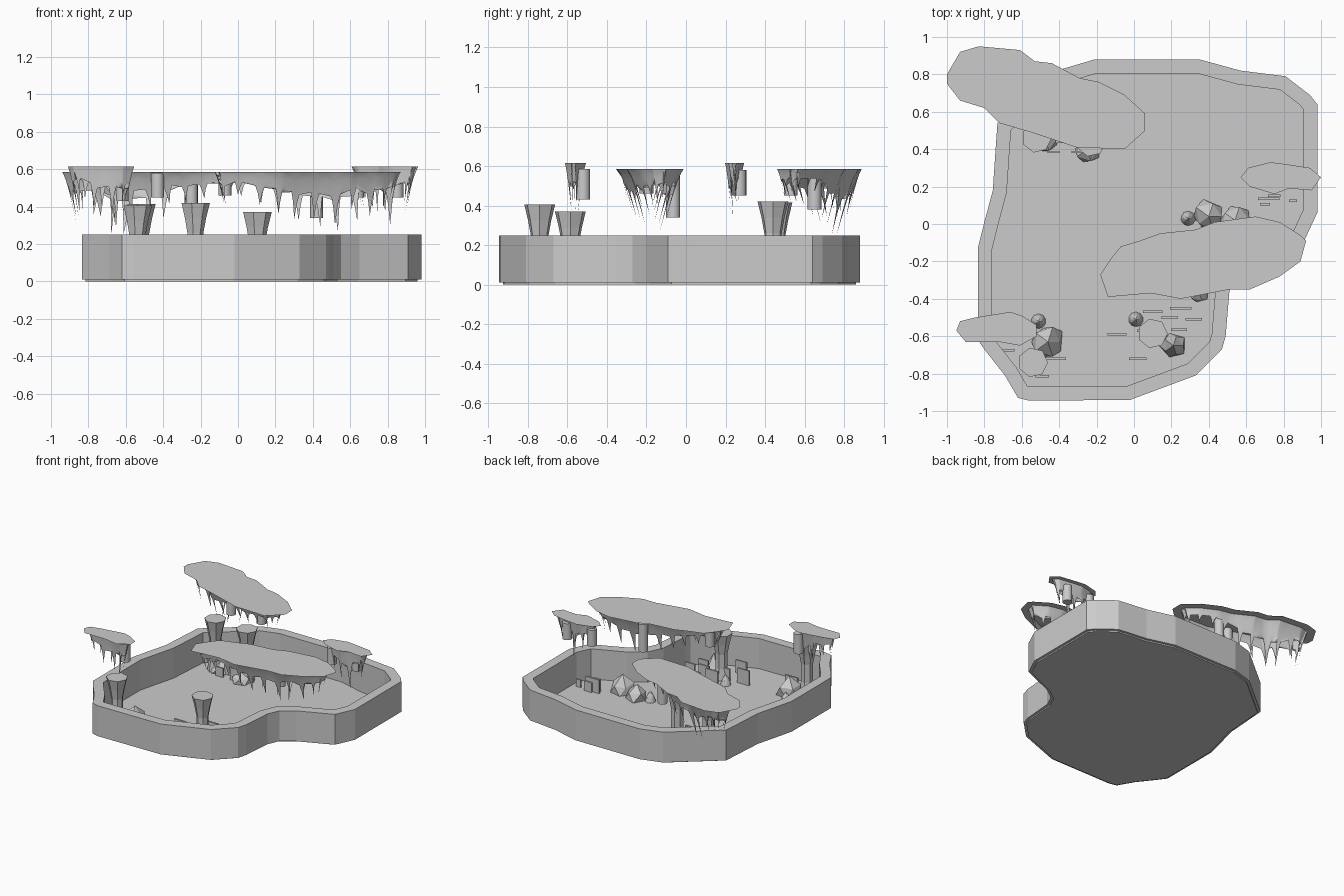
import bpy, bmesh, math, random
from mathutils import Vector

random.seed(4)
old = bpy.data.objects.get("Cube")
if old:
    bpy.data.objects.remove(old, do_unlink=True)

STONE = bpy.data.materials.new("plain grey stone")
STONE.use_nodes = True
STONE.diffuse_color = (0.6, 0.6, 0.6, 1)
STONE.node_tree.nodes["Principled BSDF"].inputs["Base Color"].default_value = (0.6, 0.6, 0.6, 1)


def finish(bm, name, smooth=False):
    bmesh.ops.recalc_face_normals(bm, faces=bm.faces)
    mesh = bpy.data.meshes.new(name)
    for face in bm.faces:
        face.smooth = smooth
    bm.to_mesh(mesh)
    bm.free()
    mesh.materials.append(STONE)
    obj = bpy.data.objects.new(name, mesh)
    bpy.context.collection.objects.link(obj)
    return obj


def outline(points):
    """Counter-clockwise list of 2D vectors."""
    pts = [Vector(p) for p in points]
    area = sum(a.x * b.y - b.x * a.y for a, b in zip(pts, pts[1:] + pts[:1]))
    return pts if area > 0 else pts[::-1]


def inset(pts, dist):
    """Move each corner inward along its mitre."""
    result = []
    for i, p in enumerate(pts):
        a = (p - pts[i - 1]).normalized()
        b = (pts[(i + 1) % len(pts)] - p).normalized()
        na, nb = Vector((-a.y, a.x)), Vector((-b.y, b.x))
        result.append(p + (na + nb) * dist / max(0.6, 1 + na.dot(nb)))
    return result


def resample(pts, count):
    loop = pts + pts[:1]
    total = sum((b - a).length for a, b in zip(loop, loop[1:]))
    result = []
    for i in range(count):
        left = total * i / count
        for a, b in zip(loop, loop[1:]):
            seg = (b - a).length
            if left <= seg:
                result.append(a.lerp(b, left / seg))
                break
            left -= seg
    return result


def ring(bm, pts, z):
    return [bm.verts.new((p.x, p.y, z)) for p in pts]


def bridge(bm, low, high):
    for i in range(len(low)):
        j = (i + 1) % len(low)
        bm.faces.new((low[i], low[j], high[j], high[i]))


# Basin wall with a flat rim
basin = outline([
    (-.62, -.93), (-.56, -.945), (-.02, -.94), (.33, -.81), (.47, -.67), (.49, -.6),
    (.51, -.36), (.55, -.27), (.65, -.2), (.91, -.09), (.98, .06), (.98, .64),
    (.94, .69), (.81, .79), (.57, .82), (.35, .88), (-.21, .88), (-.38, .83),
    (-.73, .54), (-.74, .4), (-.755, .18), (-.8, .01), (-.835, -.13),
    (-.835, -.62), (-.8, -.67), (-.69, -.81)])
inner = inset(basin, .075)
bm = bmesh.new()
loops = [ring(bm, pts, z) for pts, z in
         ((inner, .01), (basin, .01), (basin, .25), (inner, .25))]
for i in range(4):
    bridge(bm, loops[i], loops[(i + 1) % 4])
finish(bm, "basin_wall")

# Thin floor
bm = bmesh.new()
low, high = ring(bm, inset(basin, .02), 0), ring(bm, inset(basin, .02), .012)
bridge(bm, low, high)
bm.faces.new(low)
bm.faces.new(high)
finish(bm, "basin_floor")


# Hanging shelves: a flat plate over a curtain of spikes that narrows to a spine
def shelf(name, points, top, spine, margin, spikes, depths, peak, spread):
    pts = outline(points)
    bm = bmesh.new()
    bm.faces.new(ring(bm, pts, top))
    finish(bm, name + "_plate")

    start, end = Vector(spine[0]), Vector(spine[1])
    axis = end - start
    per, rings = 5, 7
    rim = inset(resample(pts, spikes * per), margin)
    shallow, deep = depths
    lengths = [random.uniform(.65, 1) for _ in range(spikes)]
    bm = bmesh.new()
    columns = []
    for i, p in enumerate(rim):
        t = min(1, max(0, (p - start).dot(axis) / axis.length_squared))
        reach = shallow + (deep - shallow) * math.exp(-((t - peak) / spread) ** 2)
        phase = abs((i % per) - per // 2) / (per // 2)
        drop = reach * lengths[i // per] * (1 - .55 * phase ** .7)
        # pull the columns of a spike together towards its tip
        centre = rim[i // per * per + per // 2]
        column = []
        for k in range(rings + 1):
            u = k / rings
            d = drop * u
            q = p.lerp(start + axis * t, .85 * min(1, d / deep) ** .75)
            q = q + (centre - p) * .5 * u * u
            column.append(bm.verts.new((q.x, q.y, top - d)))
        columns.append(column)
    for i, a in enumerate(columns):
        b = columns[(i + 1) % len(columns)]
        for k in range(rings):
            bm.faces.new((a[k], a[k + 1], b[k + 1], b[k]))
    finish(bm, name + "_spikes", True)


shelf("back_shelf", [
    (-1, .75), (-1, .8), (-.93, .92), (-.83, .95), (-.61, .93), (-.53, .87), (-.44, .86),
    (-.29, .78), (-.19, .76), (-.05, .69), (.06, .59), (.06, .5), (-.05, .4), (-.31, .41),
    (-.55, .49), (-.72, .54), (-.8, .62), (-.93, .66)],
    .585, ((-.83, .78), (-.1, .55)), .06, 24, (.14, .36), .25, .4)
shelf("front_shelf", [
    (-.18, -.27), (-.12, -.18), (-.07, -.12), (.03, -.09), (.14, -.05), (.33, -.03),
    (.43, .01), (.65, .04), (.78, .01), (.89, -.06), (.92, -.09), (.89, -.2), (.78, -.28),
    (.62, -.35), (.51, -.35), (.25, -.4), (.09, -.37), (-.14, -.39)],
    .585, ((-.03, -.25), (.76, -.13)), .05, 24, (.17, .36), .6, .32)
shelf("left_shelf", [
    (-.95, -.57), (-.93, -.52), (-.85, -.5), (-.66, -.47), (-.6, -.49), (-.52, -.54),
    (-.52, -.6), (-.61, -.65), (-.72, -.63), (-.9, -.63)],
    .615, ((-.83, -.565), (-.63, -.565)), .035, 11, (.2, .34), .8, .5)
shelf("right_shelf", [
    (.57, .25), (.61, .3), (.73, .33), (.81, .32), (.94, .3), (1, .25), (.95, .18),
    (.83, .19), (.75, .16), (.62, .2)],
    .615, ((.7, .245), (.87, .245)), .035, 11, (.18, .36), .5, .5)


# Turned parts: hanging tubes and flared pillars
def turned(name, x, y, profile, sides, smooth=False):
    bm = bmesh.new()
    circle = [Vector((math.cos(a), math.sin(a))) for a in
              (math.tau * i / sides for i in range(sides))]
    centre = Vector((x, y))
    loops = [ring(bm, [centre + c * r for c in circle], z) for r, z in profile]
    for a, b in zip(loops, loops[1:]):
        bridge(bm, a, b)
    bm.faces.new(loops[0])
    bm.faces.new(loops[-1])
    obj = finish(bm, name, smooth)
    if smooth:
        bpy.ops.object.select_all(action="DESELECT")
        obj.select_set(True)
        bpy.context.view_layer.objects.active = obj
        bpy.ops.object.shade_smooth_by_angle()


for x, y, low, high in ((-.62, -.52, .43, .585), (.42, -.065, .34, .56), (-.07, -.2, .46, .58),
                        (.85, .27, .45, .58), (.64, .26, .45, .58), (-.25, .65, .38, .58),
                        (-.43, .53, .45, .58)):
    turned("hanging_tube", x, y, ((.035, low), (.035, high)), 16, True)

for x, y, top in ((-.54, -.74, .405), (.1, -.585, .37), (-.23, .44, .42), (-.52, .46, .415)):
    turned("flared_pillar", x, y, ((.06, .01), (.045, .1), (.045, top - .16),
                                   (.06, top - .08), (.08, top)), 7)


# Faceted boulders and small round stones
def rock(name, x, y, size, height, detail, rough):
    bm = bmesh.new()
    bmesh.ops.create_icosphere(bm, subdivisions=detail, radius=1)
    for v in bm.verts:
        grow = random.uniform(1 - rough, 1 + rough)
        taper = 1 - .4 * max(0, v.co.z)
        v.co = Vector((x + v.co.x * size * grow * taper, y + v.co.y * size * grow * taper,
                       .01 + max(0, v.co.z * height * grow)))
    finish(bm, name)


for x, y, size, height in ((-.46, -.63, .1, .16), (.21, -.65, .075, .13), (.4, .04, .1, .13),
                           (.54, .02, .1, .15), (.35, -.37, .06, .05), (-.48, .47, .1, .08),
                           (-.25, .4, .08, .08)):
    rock("boulder", x, y, size, height, 1, .15)
for x, y in ((-.51, -.52), (.01, -.51), (.29, .03)):
    rock("round_stone", x, y, .04, .08, 2, .02)

# Thin upright slabs standing in clusters
clusters = (((.7, .105), (.75, .15), (.85, .125), (.72, .135)),
            ((.1, -.47), (.25, -.45), (.32, -.51), (.24, -.565), (-.09, -.59),
             (.04, -.57), (.02, -.72), (.19, -.5)),
            ((-.67, -.675), (-.49, -.815), (-.42, -.72)),
            ((-.43, .385), (-.3, .385), (-.36, .44)))
for cluster in clusters:
    for x, y in cluster:
        bm = bmesh.new()
        bmesh.ops.create_cube(bm, size=1)
        width, height = random.uniform(.04, .12), random.uniform(.07, .13)
        for v in bm.verts:
            v.co = Vector((x + v.co.x * width, y + v.co.y * .013, (v.co.z + .5) * height))
        finish(bm, "upright_slab")
